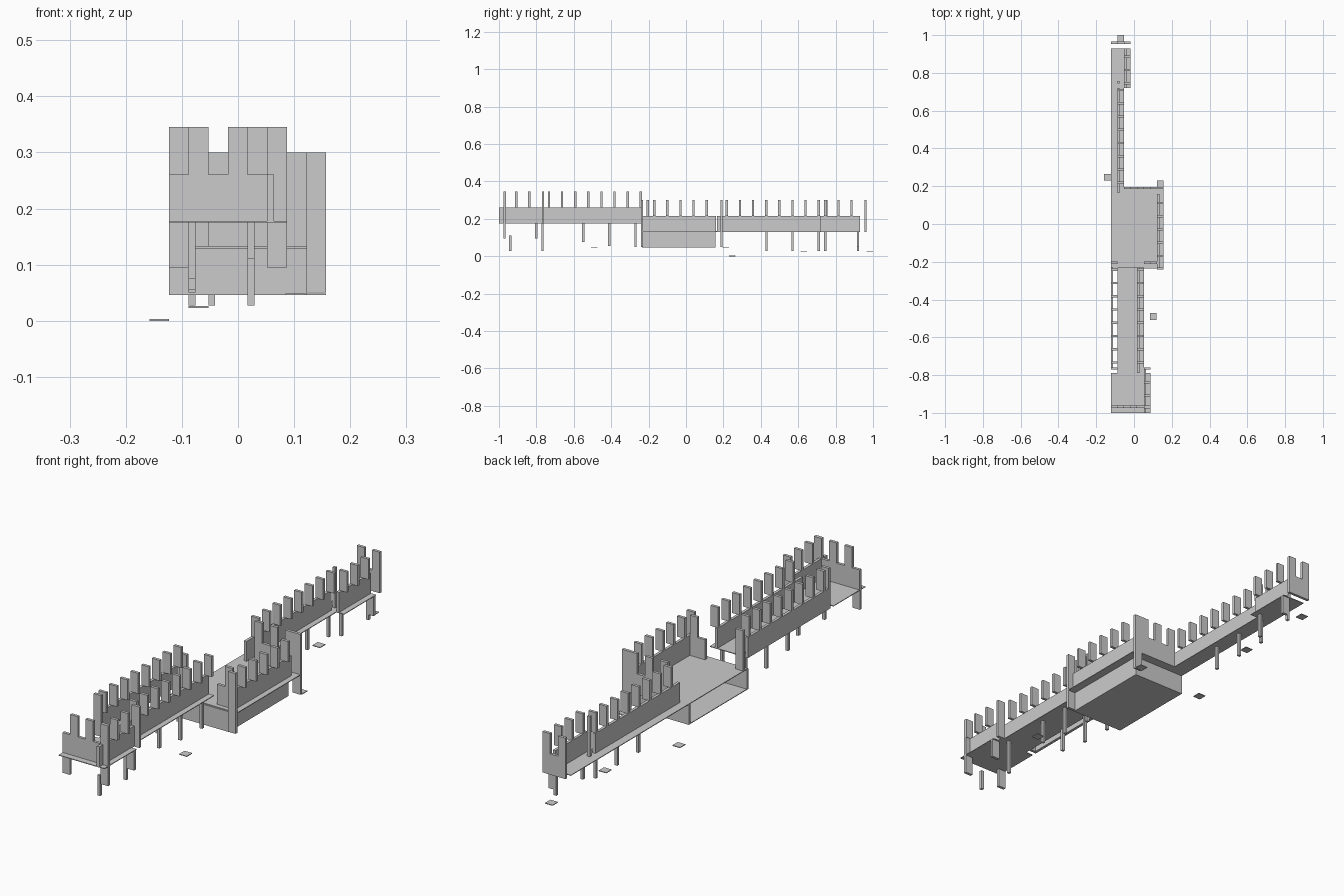
import bpy, bmesh

if "Cube" in bpy.data.objects:
    bpy.data.objects.remove(bpy.data.objects["Cube"])

M = 0.035      # module: merlon width
T = 0.012      # wall / merlon / post thickness
F = 0.003      # floor thickness
LOW, HIGH, BASE = 0.13, 0.175, 0.046   # deck levels


def boxes(name, items):
    """One object made of boxes (x0, x1, y0, y1, z0, z1)."""
    bm = bmesh.new()
    for x0, x1, y0, y1, z0, z1 in items:
        vs = bmesh.ops.create_cube(bm, size=1)["verts"]
        for v in vs:
            v.co.x = x1 if v.co.x > 0 else x0
            v.co.y = y1 if v.co.y > 0 else y0
            v.co.z = z1 if v.co.z > 0 else z0
    me = bpy.data.meshes.new(name)
    bm.to_mesh(me)
    bm.free()
    ob = bpy.data.objects.new(name, me)
    bpy.context.collection.objects.link(ob)
    return ob


def side_wall(name, x, y0, y1, z, merlon_x, ys):
    """Wall along y, with merlon slabs standing across its top."""
    boxes(name, [(x, x + T, y0, y1, z, z + 0.086)])
    boxes(name + "_merlons", [(merlon_x, merlon_x + M, y - T / 2, y + T / 2,
                               z + 0.085, z + 0.17) for y in ys])


def cross_wall(name, y, x0, x1, z, xs):
    """Wall along x, with merlons flush in it."""
    boxes(name, [(x0, x1, y - T / 2, y + T / 2, z, z + 0.086)])
    boxes(name + "_merlons", [(x, x + M, y - T / 2, y + T / 2, z + 0.085, z + 0.17)
                              for x in xs])


def slab(x, y, z0, z1):
    return (x, x + M, y - T / 2, y + T / 2, z0, z1)


def post(x, y, z0, z1):
    return (x, x + T, y - T / 2, y + T / 2, z0, z1)


def steps(start, n):
    return [start + 0.0702 * i for i in range(n)]


# South walkway
boxes("south_walkway_floor", [
    (-0.088, 0.052, -0.79, -0.23, HIGH, HIGH + F),
    (-0.123, 0.087, -1.0, -0.79, HIGH, HIGH + F)])
side_wall("south_east_wall", 0.017, -0.79, -0.23, HIGH, 0.017, steps(-0.733, 8))
side_wall("south_west_wall", -0.123, -0.77, -0.23, HIGH, -0.123, steps(-0.733, 8))
side_wall("south_end_side_wall", 0.052, -1.0, -0.765, HIGH, 0.052, steps(-0.908, 2))
cross_wall("south_end_wall", -0.968, -0.123, 0.065, HIGH, [-0.088, -0.018, 0.052])
boxes("south_corner_slabs", [
    slab(-0.123, -0.97, 0.095, HIGH), slab(0.052, -0.97, 0.095, 0.345),
    slab(0.052, -0.80, 0.095, HIGH), slab(0.052, -0.765, HIGH, 0.345),
    slab(-0.123, -0.765, HIGH, 0.345)])
legs = [post(0.017, -0.94, 0.027, 0.112), post(0.017, -0.767, 0.027, HIGH)]
for y, z in ((-0.55, 0.075), (-0.41, 0.055), (-0.27, 0.05)):
    legs += [post(0.017, y, z, HIGH), post(-0.088, y, z, HIGH)]
boxes("south_legs", legs)

# Middle platform: upper deck over an open-sided lower room
boxes("middle_deck", [(-0.123, 0.157, -0.23, 0.195, LOW, LOW + F)])
boxes("middle_deck_hatch", [(0.052, 0.087, 0.02, 0.165, LOW + F, LOW + F + 0.001)])
boxes("lower_room_floor", [(-0.123, 0.122, -0.235, 0.157, BASE, BASE + F)])
boxes("lower_room_walls", [
    (-0.123, 0.122, -0.235, -0.223, BASE, LOW),
    (-0.123, 0.122, 0.145, 0.157, BASE, LOW),
    (0.11, 0.122, -0.235, 0.157, BASE, LOW)])
side_wall("middle_east_wall", 0.122, -0.235, 0.16, LOW, 0.122, steps(-0.17, 5))
cross_wall("middle_south_wall", -0.205, 0.052, 0.134, LOW, [0.087])
cross_wall("middle_north_wall", 0.19, -0.053, 0.134, LOW, [-0.053, 0.017, 0.087])
boxes("middle_corner_slabs", [
    slab(0.122, -0.235, 0.05, 0.30), slab(0.122, 0.19, 0.05, 0.30),
    slab(-0.123, -0.205, LOW, 0.30)])

# North walkway
boxes("north_walkway_floor", [
    (-0.123, -0.053, 0.195, 0.72, LOW, LOW + F),
    (-0.123, -0.018, 0.72, 0.93, LOW, LOW + F)])
side_wall("north_east_wall", -0.088, 0.165, 0.72, LOW, -0.088, steps(0.218, 8))
side_wall("north_end_side_wall", -0.053, 0.72, 0.93, LOW, -0.053, steps(0.745, 3))
cross_wall("north_end_wall", 0.96, -0.123, -0.018, LOW, [-0.123, -0.053])
boxes("north_legs", [post(-0.088, y, 0.027, LOW) for y in (0.43, 0.57, 0.71)]
      + [post(-0.053, 0.92, 0.027, LOW), post(-0.053, 0.745, 0.027, LOW)])
boxes("north_inner_post", [post(-0.088, 0.75, LOW, 0.30)])
boxes("north_corner_slabs", [slab(-0.053, 0.92, 0.05, LOW)])

# Loose ground tiles
boxes("ground_tiles", [(x, x + M, y, y + M, z, z + F) for x, y, z in (
    (0.085, -0.507, 0.046), (0.122, 0.195, 0.046), (-0.158, 0.23, 0.0),
    (-0.088, 0.613, 0.023), (-0.088, 0.965, 0.023))])
